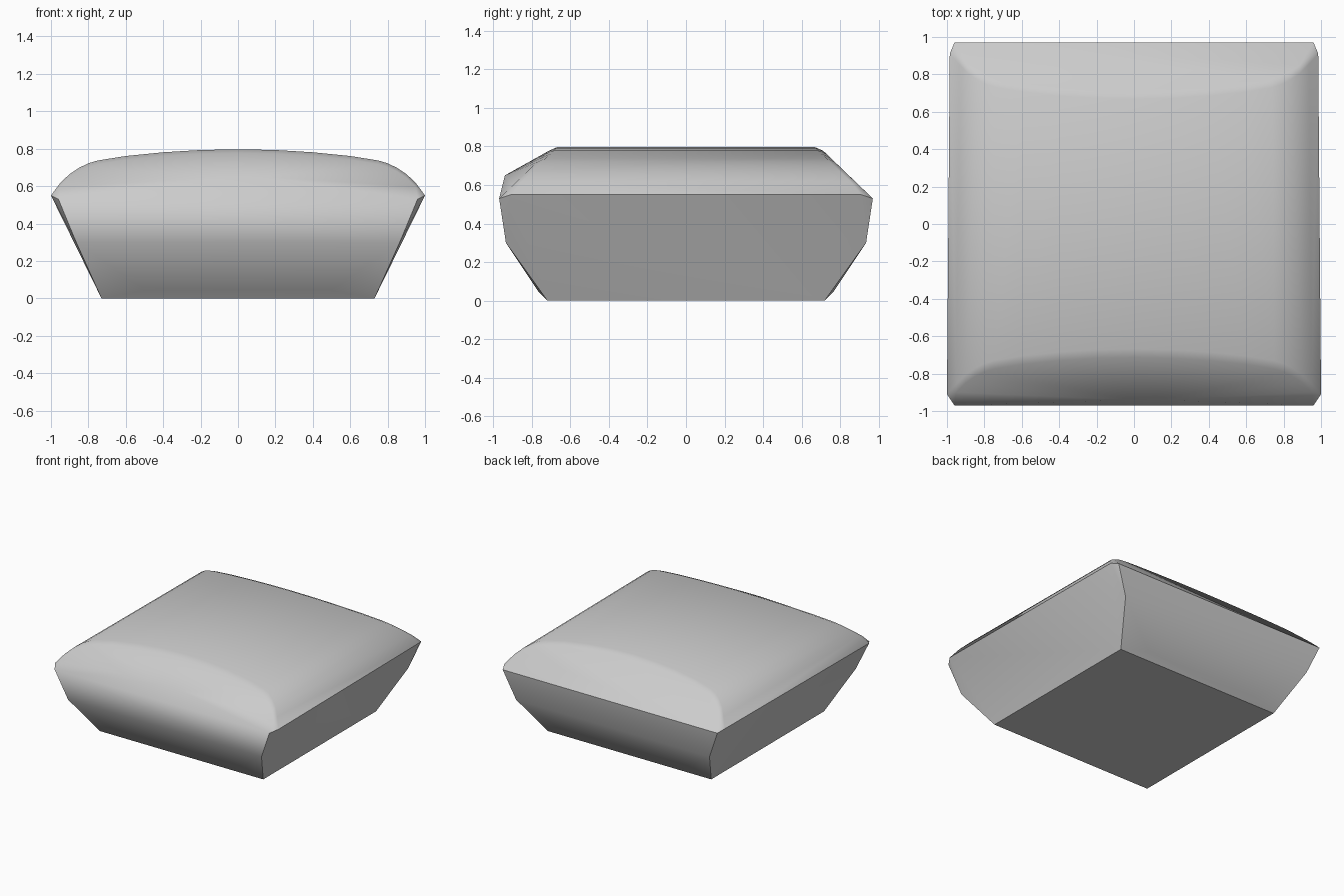
import bpy, bmesh, math

old = bpy.data.objects.get("Cube")
if old:
    bpy.data.objects.remove(old, do_unlink=True)

# Single plain grey
grey = bpy.data.materials.new("plain_grey")
grey.use_nodes = True
colour = (0.6, 0.6, 0.6, 1)
grey.diffuse_color = colour
grey.node_tree.nodes["Principled BSDF"].inputs["Base Color"].default_value = colour

# Crown cross-section (half): x, height
arch = [(0, .797), (.2, .793), (.4, .781), (.6, .761), (.75, .737), (.8, .722),
        (.85, .698), (.9, .665), (.95, .617)]

# Lower hull corners: x, y, z
corners = [(.73, .72, 0), (.5, .765, .045), (.865, .935, .3), (.96, .97, .53)]

points = []
for end in (-1, 1):
    taper = 1 if end < 0 else .985
    for side in (-1, 1):
        # Sloping walls below the rim
        points += [(side * x, end * y, z) for x, y, z in corners]
        # Widest rim corner
        points.append((side * taper, end * .91, .55))
        # Crown edge, rounded where it meets the sloping end
        for x, h in arch:
            y = .97 - (h - .53) * 1.037
            points.append((side * x * taper, end * (y - .025), h))
            points.append((side * x * taper, end * (y + .02), h - .02))

# Shallow peak in the front face
points += [(-.02, -.94, .65), (.13, -.94, .65)]

# Skin the points as one convex body
bm = bmesh.new()
for p in points:
    bm.verts.new(p)
bmesh.ops.remove_doubles(bm, verts=bm.verts, dist=.0005)
result = bmesh.ops.convex_hull(bm, input=bm.verts)
loose = [v for v in bm.verts if not v.link_faces]
bmesh.ops.delete(bm, geom=loose, context="VERTS")
bmesh.ops.dissolve_limit(bm, angle_limit=math.radians(.5), verts=bm.verts, edges=bm.edges)
bmesh.ops.recalc_face_normals(bm, faces=bm.faces)

mesh = bpy.data.meshes.new("domed_block")
bm.to_mesh(mesh)
bm.free()
mesh.materials.append(grey)
body = bpy.data.objects.new("domed_block", mesh)
bpy.context.collection.objects.link(body)

# Soft curves, crisp rims
mesh.shade_smooth()
mesh.set_sharp_from_angle(angle=math.radians(40))
